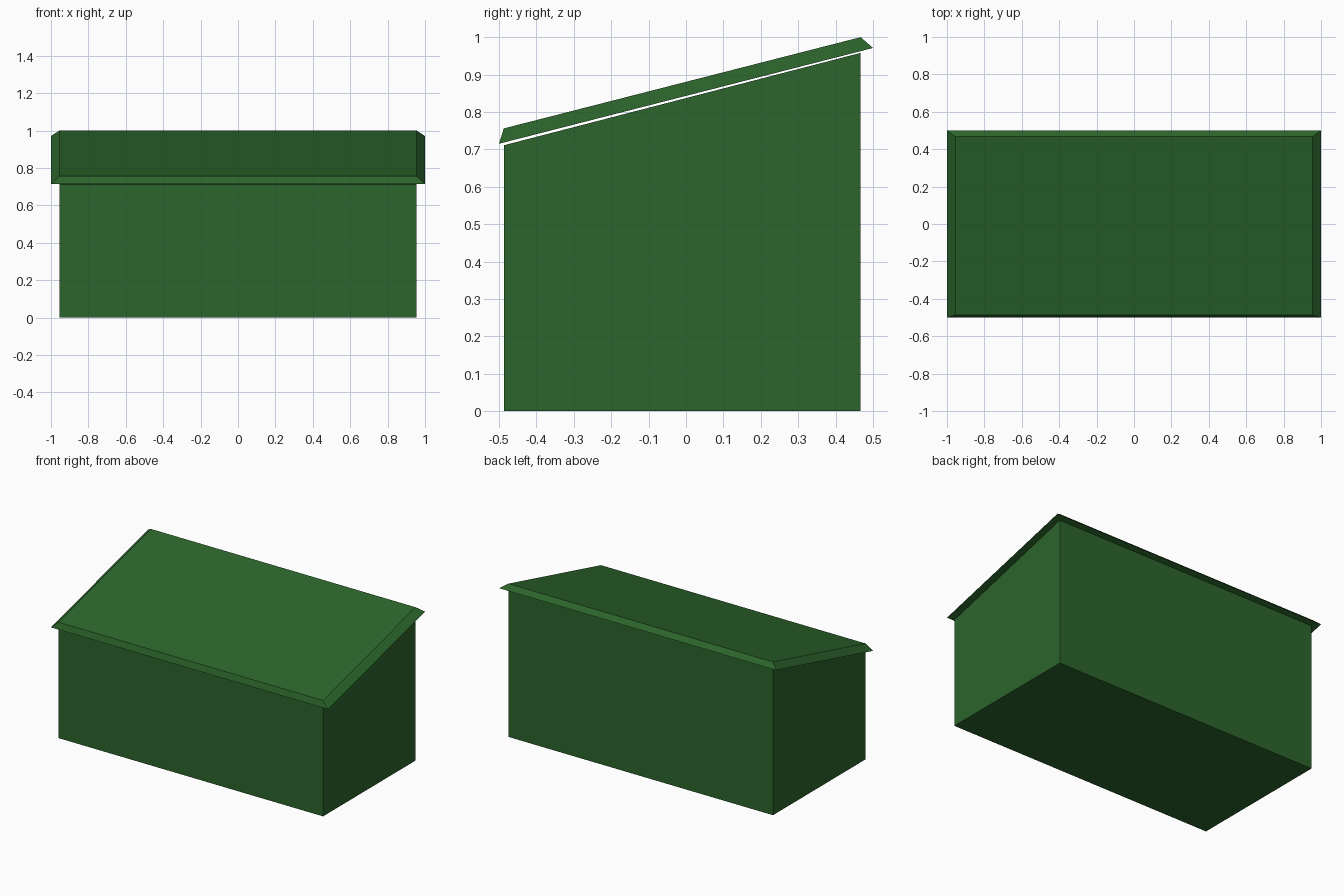
import bpy
import bmesh

if "Cube" in bpy.data.objects:
    bpy.data.objects.remove(bpy.data.objects["Cube"])

green = bpy.data.materials.new("green_paint")
green.diffuse_color = (0.025, 0.13, 0.025, 1)
green.use_nodes = True
green.node_tree.nodes["Principled BSDF"].inputs["Base Color"].default_value = green.diffuse_color


def sloped_block(name, lower, upper):
    """Six-sided block; each end is (half width, front y, front z, back y, back z)."""
    bm = bmesh.new()
    rings = []
    for w, y0, z0, y1, z1 in (lower, upper):
        corners = ((-w, y0, z0), (w, y0, z0), (w, y1, z1), (-w, y1, z1))
        rings.append([bm.verts.new(c) for c in corners])
    a, b = rings
    bm.faces.new(a[::-1])
    bm.faces.new(b)
    for i in range(4):
        j = (i + 1) % 4
        bm.faces.new((a[i], a[j], b[j], b[i]))
    bmesh.ops.recalc_face_normals(bm, faces=bm.faces)
    mesh = bpy.data.meshes.new(name)
    bm.to_mesh(mesh)
    bm.free()
    mesh.materials.append(green)
    obj = bpy.data.objects.new(name, mesh)
    bpy.context.collection.objects.link(obj)
    return obj


# Bin body with a top that rises towards the back
sloped_block("bin_body", (0.955, -0.487, 0, 0.467, 0), (0.955, -0.487, 0.711, 0.467, 0.958))

# Overhanging lid with bevelled rim, floating just above the body
sloped_block("lid", (1.0, -0.5, 0.715, 0.5, 0.971), (0.955, -0.487, 0.756, 0.467, 1.0))
